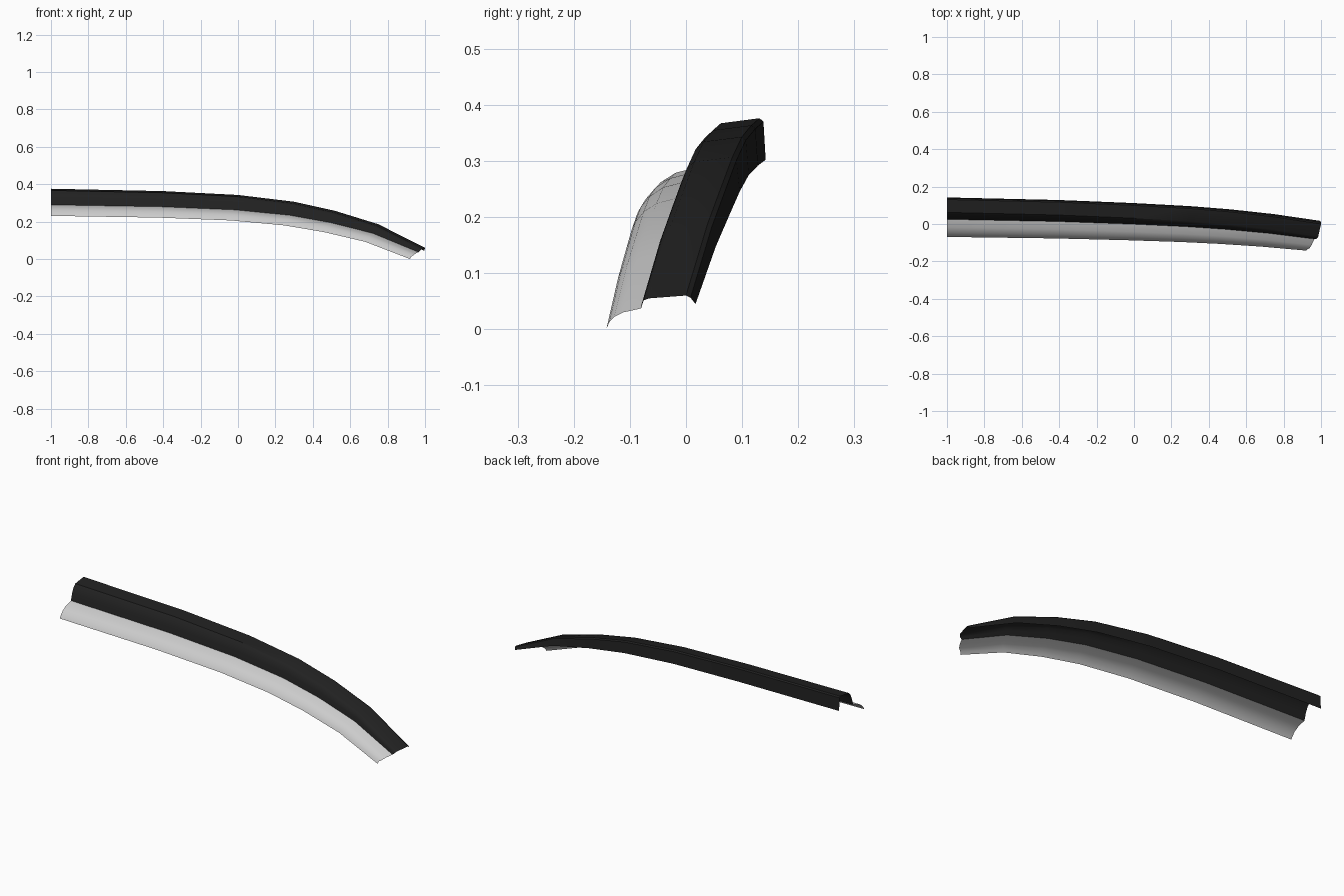
import bpy, math

if "Cube" in bpy.data.objects:
    bpy.data.objects.remove(bpy.data.objects["Cube"])

# stations along the length: (position 0-1, share of drop in z, share of shift in y)
STATIONS = [(0, 0, 0), (0.3, 0.04, 0.11), (0.5, 0.105, 0.24), (0.65, 0.22, 0.37),
            (0.76, 0.375, 0.51), (0.875, 0.60, 0.71), (1, 1, 1)]

# each profile point: (y, z) at the left end -> (x, y, z) at the right end
LOWER = [((-0.069, 0.231), (0.92, -0.142, 0.0)),
         ((-0.063, 0.242), (0.925, -0.137, 0.012)),
         ((-0.045, 0.262), (0.94, -0.128, 0.022)),
         ((-0.018, 0.279), (0.95, -0.112, 0.030)),
         ((0.025, 0.290), (0.965, -0.080, 0.037))]
UPPER = [((0.025, 0.290), (0.965, -0.080, 0.037)),
         ((0.034, 0.325), (0.975, -0.079, 0.045)),
         ((0.047, 0.353), (0.98, -0.076, 0.051)),
         ((0.062, 0.367), (0.985, -0.066, 0.055)),
         ((0.131, 0.376), (1.0, 0.000, 0.060)),
         ((0.138, 0.370), (1.0, 0.008, 0.056)),
         ((0.142, 0.302), (0.995, 0.017, 0.045))]


def sweep(name, profile, color=None):
    """Blend the left profile into the right one along the stations."""
    verts, faces, n = [], [], len(profile)
    for s, f, g in STATIONS:
        for (y0, z0), (x1, y1, z1) in profile:
            verts.append((-1 + (x1 + 1) * s, y0 + (y1 - y0) * g, z0 + (z1 - z0) * f))
    for i in range(len(STATIONS) - 1):
        for j in range(n - 1):
            a = i * n + j
            faces.append((a, a + n, a + n + 1, a + 1))
    mesh = bpy.data.meshes.new(name)
    mesh.from_pydata(verts, [], faces)
    ob = bpy.data.objects.new(name, mesh)
    bpy.context.collection.objects.link(ob)
    if color:
        mat = bpy.data.materials.new(name + "_paint")
        mat.diffuse_color = color
        mat.use_nodes = True
        mat.node_tree.nodes["Principled BSDF"].inputs["Base Color"].default_value = mat.diffuse_color
        mesh.materials.append(mat)
    bpy.ops.object.select_all(action='DESELECT')
    ob.select_set(True)
    bpy.context.view_layer.objects.active = ob
    bpy.ops.object.shade_smooth_by_angle(angle=math.radians(35))
    return ob


# grey curved lip along the front
sweep("lower_lip", LOWER)
# black raised channel with a skirt at the back
sweep("upper_trim", UPPER, (0.015, 0.015, 0.015, 1))
